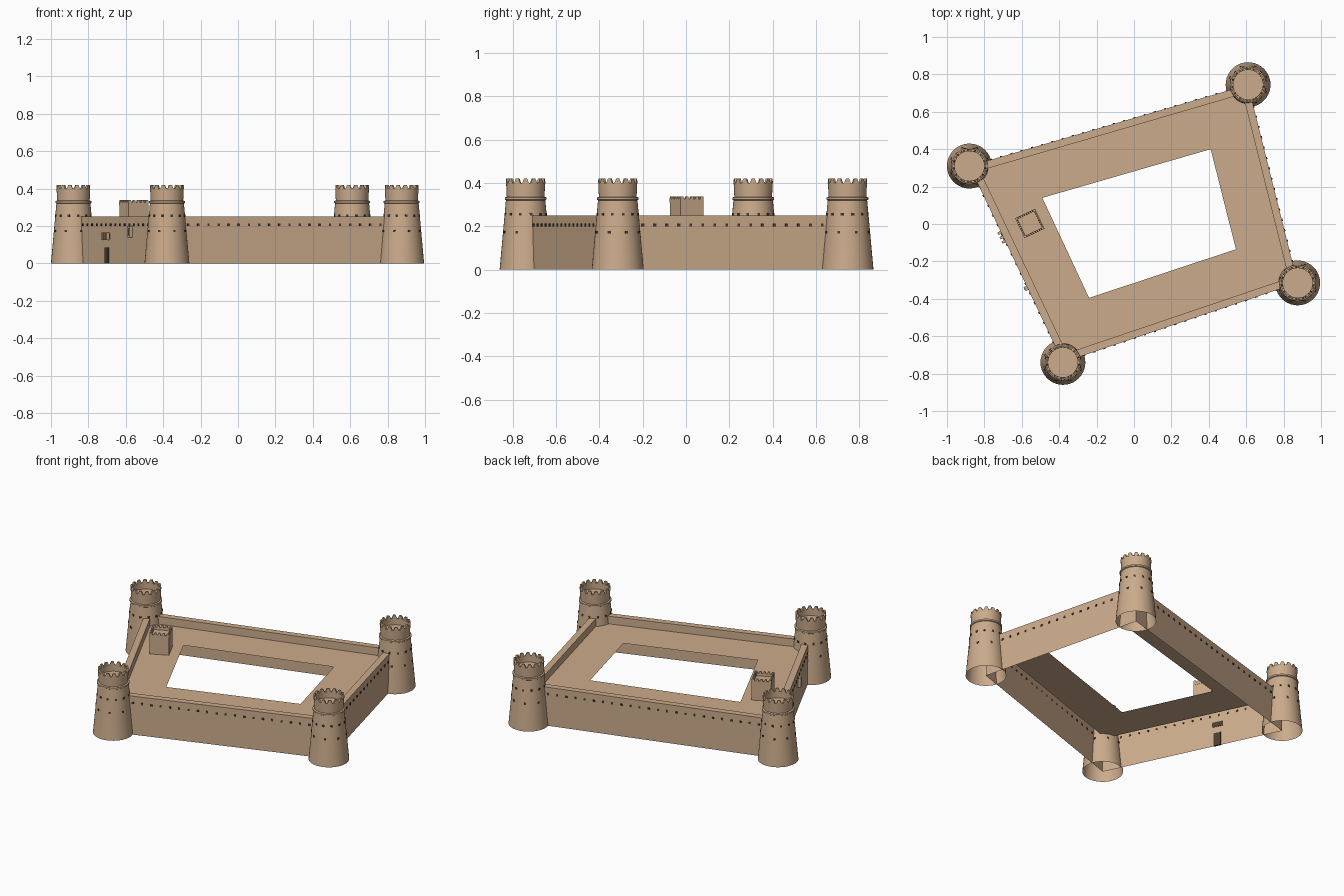
import bpy, bmesh, math
from mathutils import Vector, Matrix

cube = bpy.data.objects.get("Cube")
if cube:
    bpy.data.objects.remove(cube)


def material(name, rgb):
    m = bpy.data.materials.new(name)
    m.use_nodes = True
    m.diffuse_color = (*rgb, 1)
    bsdf = m.node_tree.nodes["Principled BSDF"]
    bsdf.inputs["Base Color"].default_value = (*rgb, 1)
    bsdf.inputs["Roughness"].default_value = 0.9
    return m


stone = material("sandstone", (0.60, 0.41, 0.26))
dark = material("dark opening", (0.07, 0.045, 0.03))

WALL_TOP, ROOF, PARAPET = 0.25, 0.20, 0.04
# Corners run anticlockwise from the front one
corners = [Vector(p) for p in ((-0.38, -0.74), (0.875, -0.315), (0.61, 0.745), (-0.88, 0.31))]
court = [Vector(p) for p in ((-0.24, -0.395), (0.545, -0.135), (0.41, 0.40), (-0.49, 0.14))]


def finish(name, bm, mat, smooth=False):
    mesh = bpy.data.meshes.new(name)
    bm.to_mesh(mesh)
    bm.free()
    mesh.materials.append(mat)
    ob = bpy.data.objects.new(name, mesh)
    bpy.context.collection.objects.link(ob)
    if smooth:
        bpy.ops.object.select_all(action="DESELECT")
        ob.select_set(True)
        bpy.context.view_layer.objects.active = ob
        bpy.ops.object.shade_smooth_by_angle(angle=math.radians(30))
    return ob


def add_box(bm, centre, size, angle=0.0, taper=1.0):
    """Upright box turned about z; taper narrows the local x width at the top."""
    made = bmesh.ops.create_cube(bm, size=1)["verts"]
    for v in made:
        if v.co.z > 0:
            v.co.x *= taper
    place = Matrix.Translation(centre) @ Matrix.Rotation(angle, 4, "Z") @ Matrix.Diagonal((*size, 1))
    bmesh.ops.transform(bm, matrix=place, verts=made)


def wall_frame(i):
    a, b = corners[i], corners[(i + 1) % 4]
    along = (b - a).normalized()
    return a, along, Vector((along.y, -along.x)), (b - a).length, math.atan2(along.y, along.x)


def inset(i, width):
    n1, n2 = -wall_frame(i - 1)[2], -wall_frame(i)[2]
    return corners[i] + (n1 + n2) * width / (1 + n1.dot(n2))


# Curtain walls, parapet and open-centred roof as one shell
inner = [inset(i, PARAPET) for i in range(4)]
bm = bmesh.new()
rings = []
for loop, z in ((corners, 0), (corners, WALL_TOP), (inner, WALL_TOP), (inner, ROOF), (court, ROOF)):
    rings.append([bm.verts.new((p.x, p.y, z)) for p in loop])
for low, high in zip(rings, rings[1:]):
    for i in range(4):
        j = (i + 1) % 4
        bm.faces.new((low[i], low[j], high[j], high[i]))
finish("curtain_walls_and_roof", bm, stone)

# Row of loopholes below the parapet
bm = bmesh.new()
for i in range(4):
    a, along, out, length, ang = wall_frame(i)
    count = int((length - 0.24) / 0.055)
    for k in range(count + 1):
        p = a + along * (0.12 + (length - 0.24) * k / count) + out * 0.001
        add_box(bm, (p.x, p.y, 0.206), (0.012, 0.006, 0.012), ang)
finish("wall_loopholes", bm, dark)

# Corner towers: tapered shaft, string course, drum and sunken platform
profile = [(0.12, 0), (0.091, 0.32), (0.096, 0.323), (0.096, 0.333), (0.087, 0.336),
           (0.090, 0.40), (0.079, 0.40), (0.079, 0.36), (0, 0.36)]
SIDES, MERLONS = 40, 14


def build_tower(name, c):
    bm = bmesh.new()
    vs = [bm.verts.new((r, 0, z)) for r, z in profile]
    es = [bm.edges.new(pair) for pair in zip(vs, vs[1:])]
    bmesh.ops.spin(bm, geom=vs + es, cent=(0, 0, 0), axis=(0, 0, 1),
                   angle=math.tau, steps=SIDES, use_duplicate=False)
    bmesh.ops.remove_doubles(bm, verts=bm.verts, dist=0.0001)
    bmesh.ops.recalc_face_normals(bm, faces=bm.faces)
    # The shaft faces outwards
    shaft = max(bm.faces, key=lambda f: f.calc_area())
    if shaft.normal.dot(shaft.calc_center_median()) < 0:
        bmesh.ops.reverse_faces(bm, faces=bm.faces)
    bmesh.ops.translate(bm, verts=bm.verts, vec=(c.x, c.y, 0))
    finish(name, bm, stone, smooth=True)

    # Pointed merlons
    bm = bmesh.new()
    for k in range(MERLONS):
        t = math.tau * k / MERLONS
        add_box(bm, (c.x + 0.0845 * math.cos(t), c.y + 0.0845 * math.sin(t), 0.409),
                (0.032, 0.011, 0.022), t + math.pi / 2, 0.45)
    finish(name + "_merlons", bm, stone)

    # Two rows of loopholes
    bm = bmesh.new()
    for z, count in ((0.255, 12), (0.173, 8)):
        r = 0.12 - 0.029 * z / 0.32
        for k in range(count):
            t = math.tau * (k + 0.5) / count
            add_box(bm, (c.x + r * math.cos(t), c.y + r * math.sin(t), z),
                    (0.012, 0.006, 0.012), t + math.pi / 2)
    finish(name + "_loopholes", bm, dark)


for name, c in zip(("front_tower", "left_tower", "back_tower", "right_tower"), corners):
    build_tower(name, c)

# Roof turret, hollow at the top, set square to the gate wall
a, along, out, length, gate_angle = wall_frame(3)
# The gate wall runs from the last corner to the first
turret = Vector((-0.557, 0.003))
HALF = 0.058
bm = bmesh.new()
add_box(bm, (turret.x, turret.y, 0.255), (2 * HALF, 2 * HALF, 0.11), gate_angle)
for side in range(4):
    ang = gate_angle + side * math.pi / 2
    d, n = Vector((math.cos(ang), math.sin(ang))), Vector((math.sin(ang), -math.cos(ang)))
    p = turret + n * (HALF - 0.004)
    add_box(bm, (p.x, p.y, 0.318), (2 * HALF + 0.002, 0.01, 0.016), ang)
    for k in range(5):
        q = p + d * (k - 2) * 0.025
        add_box(bm, (q.x, q.y, 0.332), (0.017, 0.01, 0.013), ang, 0.6)
finish("roof_turret", bm, stone)


def on_gate_wall(distance, offset, z):
    p = a + along * distance + out * offset
    return (p.x, p.y, z)


# Gate leaf, seen from both sides of the wall
gate_at = length * 0.36
bm = bmesh.new()
add_box(bm, on_gate_wall(gate_at, 0, 0.043), (0.046, 0.009, 0.086), gate_angle)
finish("gate", bm, dark)

# Three projecting brackets above the gate, with dark gaps behind
bm = bmesh.new()
for k in (-1, 0, 1):
    add_box(bm, on_gate_wall(gate_at + k * 0.026, 0.009, 0.145), (0.014, 0.018, 0.038), gate_angle)
finish("gate_brackets", bm, stone)
bm = bmesh.new()
add_box(bm, on_gate_wall(gate_at, 0.001, 0.145), (0.07, 0.006, 0.032), gate_angle)
finish("gate_bracket_gaps", bm, dark)

# Narrow bay beside the gate with a slit
bay_at = length * 0.62
bm = bmesh.new()
add_box(bm, on_gate_wall(bay_at, 0.008, 0.17), (0.024, 0.018, 0.062), gate_angle)
finish("narrow_bay", bm, stone)
bm = bmesh.new()
add_box(bm, on_gate_wall(bay_at, 0.0165, 0.17), (0.01, 0.003, 0.04), gate_angle)
finish("narrow_bay_slit", bm, dark)
